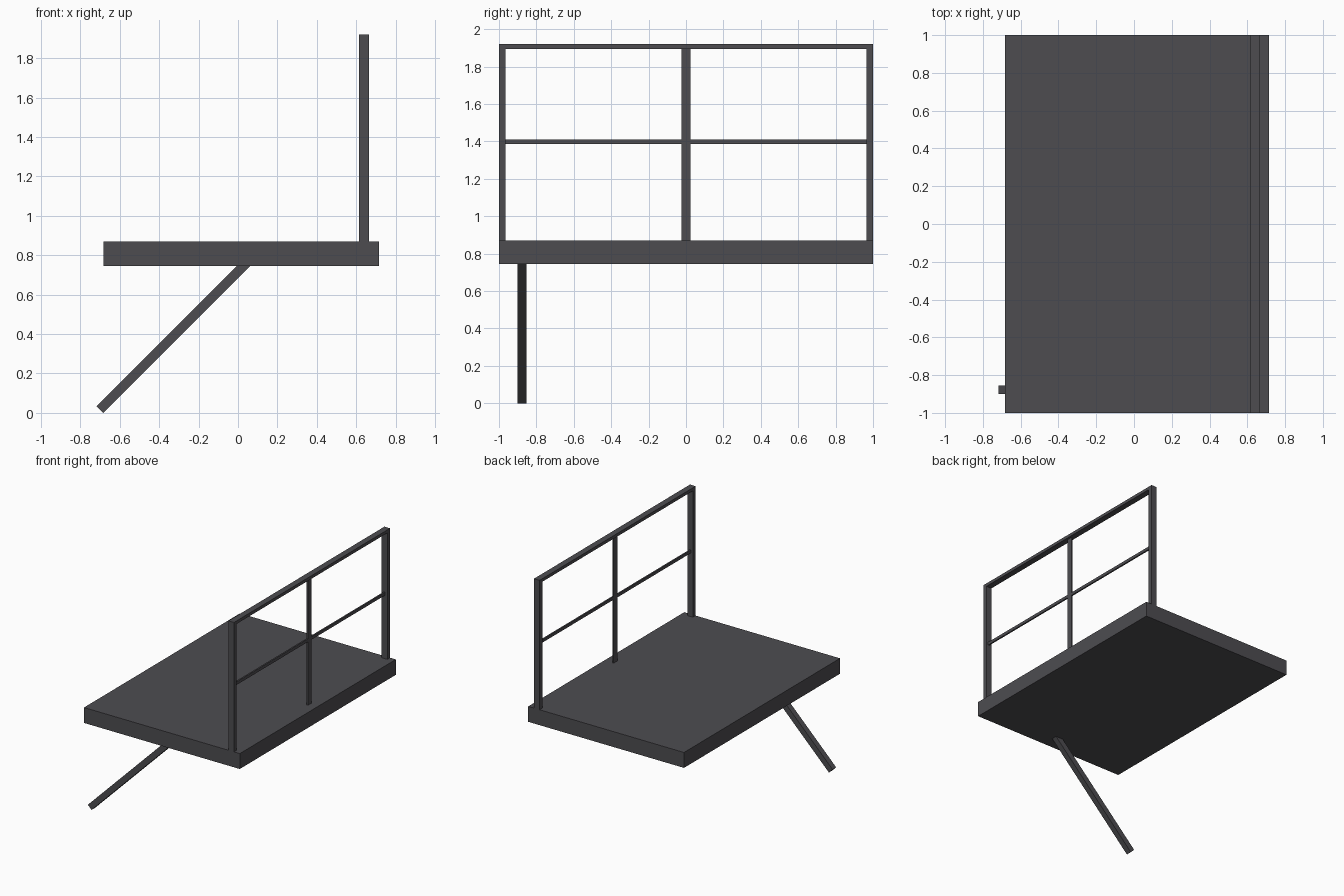
import bpy, bmesh, math
from mathutils import Matrix, Vector

if "Cube" in bpy.data.objects:
    bpy.data.objects.remove(bpy.data.objects["Cube"])

dark_grey = bpy.data.materials.new("dark_grey_metal")
dark_grey.diffuse_color = (0.075, 0.073, 0.081, 1)
dark_grey.use_nodes = True
dark_grey.node_tree.nodes["Principled BSDF"].inputs["Base Color"].default_value = dark_grey.diffuse_color


def box(name, x, y, z, matrix=Matrix.Identity(4)):
    """Box spanning the given (low, high) ranges, then transformed."""
    bm = bmesh.new()
    bmesh.ops.create_cube(bm, size=1)
    size = [r[1] - r[0] for r in (x, y, z)]
    mid = [(r[0] + r[1]) / 2 for r in (x, y, z)]
    bmesh.ops.scale(bm, vec=size, verts=bm.verts)
    bmesh.ops.translate(bm, vec=mid, verts=bm.verts)
    bm.transform(matrix)
    me = bpy.data.meshes.new(name)
    bm.to_mesh(me)
    bm.free()
    me.materials.append(dark_grey)
    ob = bpy.data.objects.new(name, me)
    bpy.context.collection.objects.link(ob)
    return ob


DECK_TOP, RAIL_TOP = 0.87, 1.92
RAIL_X = (0.614, 0.664)
THIN_X = (0.633, 0.645)

# Platform slab
box("deck", (-0.682, 0.716), (-1, 1), (0.745, DECK_TOP))

# Guard rail: end posts, top rail, thin centre post and thin middle rail
for side, y in (("front", (-1, -0.965)), ("back", (0.965, 1))):
    box(side + "_post", RAIL_X, y, (DECK_TOP, 1.895))
box("top_rail", RAIL_X, (-1, 1), (1.895, RAIL_TOP))
box("centre_post", THIN_X, (-0.023, 0.023), (DECK_TOP, 1.895))
box("middle_rail", THIN_X, (-0.965, 0.965), (1.385, 1.41))

# Slanted brace from the ground into the underside of the deck
w = 0.0235
foot = Matrix.Translation(Vector((-0.701, 0, w * math.sin(math.pi / 4))))
tilt = Matrix.Rotation(math.radians(-45), 4, "Y")
box("brace", (0, 1.08), (-0.9, -0.854), (-w, w), foot @ tilt)
